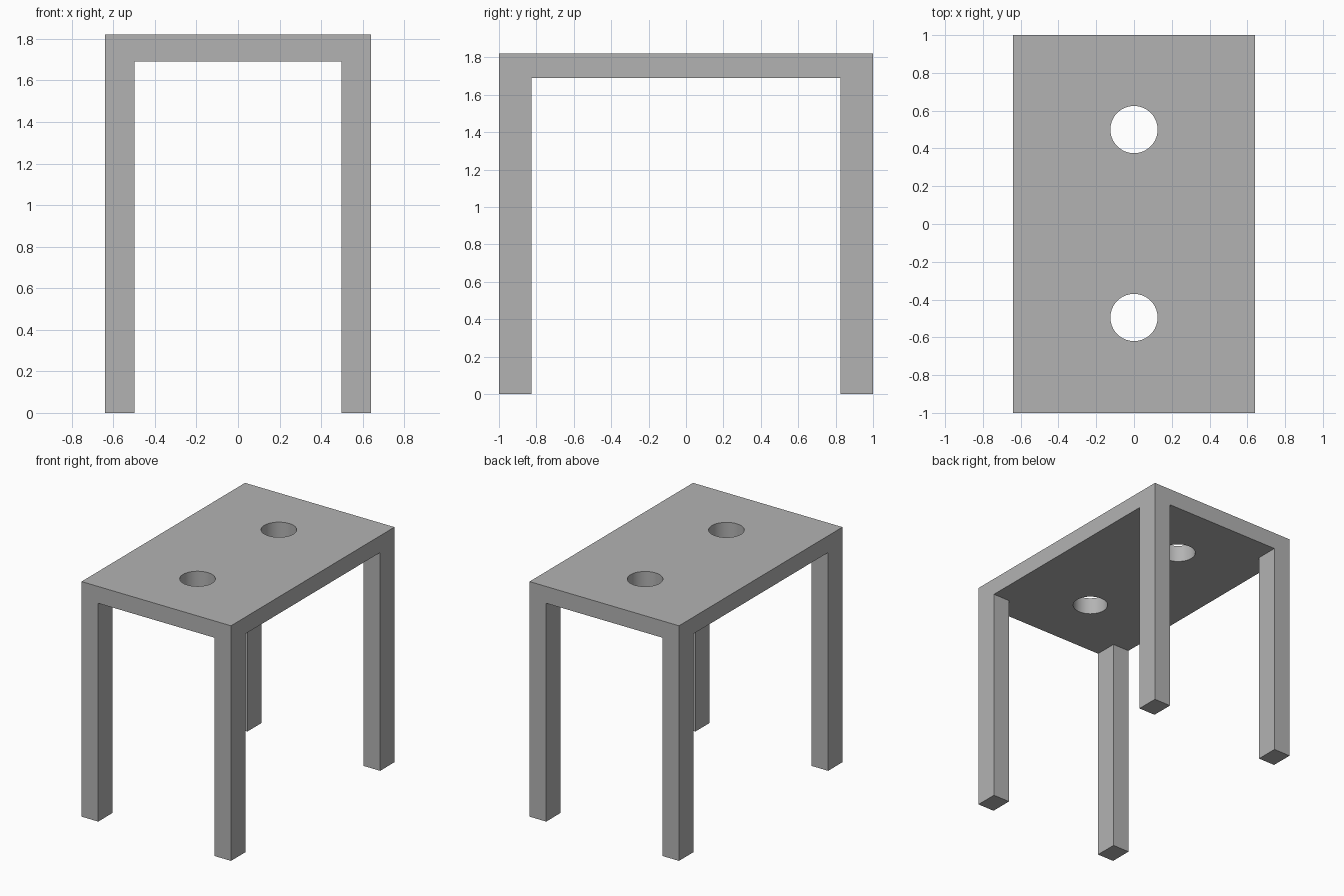
import bpy
import math

if "Cube" in bpy.data.objects:
    bpy.data.objects.remove(bpy.data.objects["Cube"], do_unlink=True)

# Overall sizes
HALF_X, HALF_Y = 0.64, 1.0
HEIGHT, UNDERSIDE = 1.82, 1.69
LEG_X, LEG_Y = 0.143, 0.175
HOLE_RADIUS = 0.125

grey = bpy.data.materials.new("plain_grey")
grey.use_nodes = True
colour = (0.45, 0.45, 0.45, 1)
grey.diffuse_color = colour
grey.node_tree.nodes["Principled BSDF"].inputs["Base Color"].default_value = colour


def box(name, low, high):
    """Add a box between two opposite corners."""
    centre = [(a + b) / 2 for a, b in zip(low, high)]
    bpy.ops.mesh.primitive_cube_add(size=1, location=centre)
    obj = bpy.context.object
    obj.name = name
    obj.scale = [b - a for a, b in zip(low, high)]
    bpy.ops.object.transform_apply(location=False, rotation=False, scale=True)
    obj.data.materials.append(grey)
    return obj


# Tabletop slab
top = box("tabletop", (-HALF_X, -HALF_Y, UNDERSIDE), (HALF_X, HALF_Y, HEIGHT))

# Two round through holes
for side, y in (("front", -0.495), ("back", 0.5)):
    bpy.ops.mesh.primitive_cylinder_add(vertices=64, radius=HOLE_RADIUS, depth=0.5,
                                        location=(0, y, (UNDERSIDE + HEIGHT) / 2))
    cutter = bpy.context.object
    cutter.name = side + "_hole_cutter"
    cutter.data.materials.append(grey)
    cutter.hide_render = True
    bpy.context.view_layer.objects.active = top
    cut = top.modifiers.new(side + "_hole", "BOOLEAN")
    cut.operation = "DIFFERENCE"
    cut.solver = "EXACT"
    cut.object = cutter
    bpy.ops.object.modifier_apply(modifier=cut.name)
    bpy.data.objects.remove(cutter, do_unlink=True)

# Smooth hole walls, sharp rims
bpy.ops.object.select_all(action="DESELECT")
top.select_set(True)
bpy.context.view_layer.objects.active = top
bpy.ops.object.shade_smooth_by_angle(angle=math.radians(30))

# Four legs flush with the corners
for side, sx in (("left", 1), ("right", -1)):
    for end, sy in (("front", -1), ("back", 1)):
        xs = sorted((sx * HALF_X, sx * (HALF_X - LEG_X)))
        ys = sorted((sy * HALF_Y, sy * (HALF_Y - LEG_Y)))
        box(f"{end}_{side}_leg", (xs[0], ys[0], 0), (xs[1], ys[1], UNDERSIDE))
